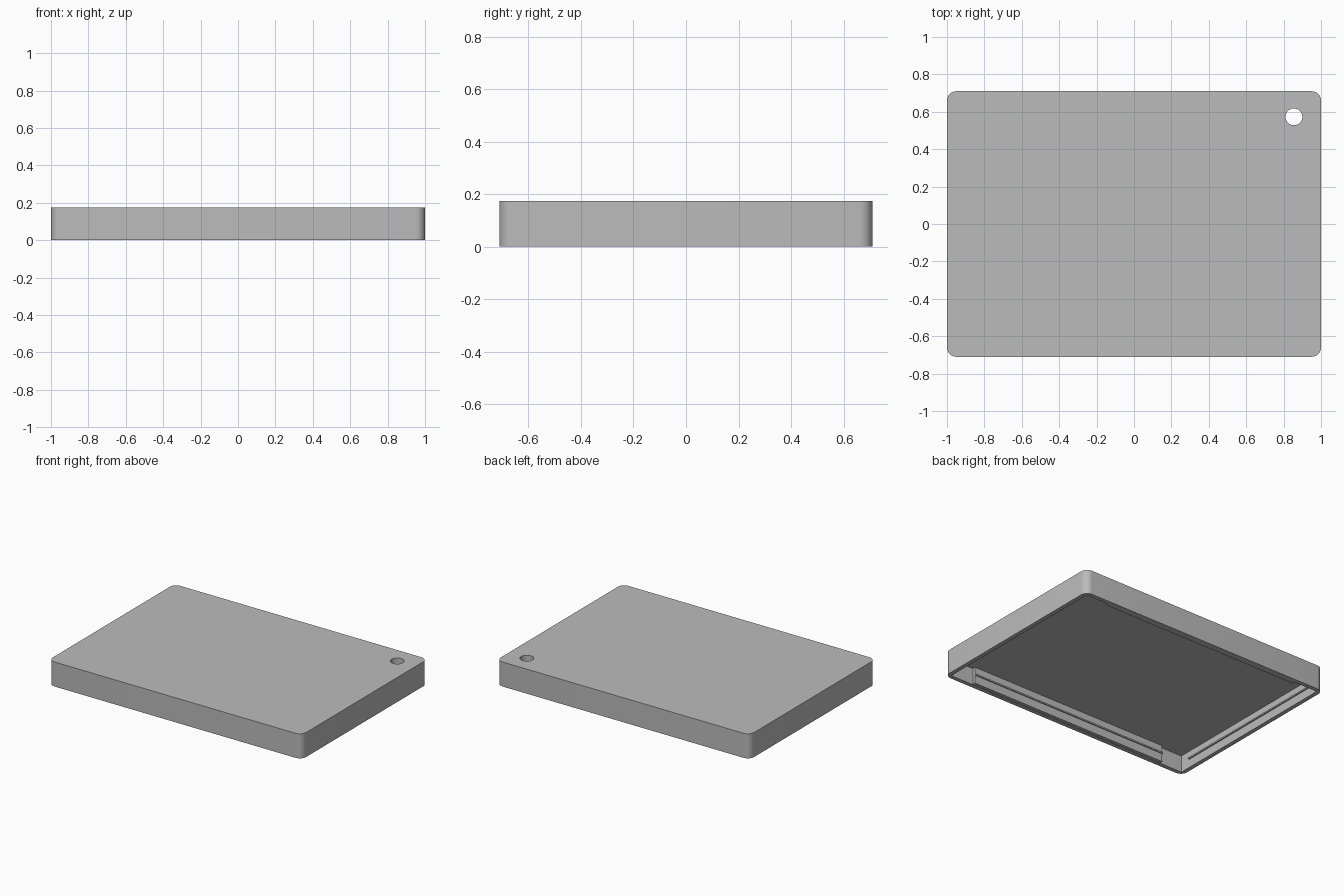
import bpy
import bmesh
import math
from mathutils import Matrix

if "Cube" in bpy.data.objects:
    bpy.data.objects.remove(bpy.data.objects["Cube"], do_unlink=True)

HALF_X, HALF_Y, HEIGHT = 1.0, 0.71, 0.175
RADIUS = 0.05      # outer corner rounding
WALL = 0.03        # rim thickness
CEILING = 0.12     # underside of the top panel
PAD = 0.022        # how far the inner pads stand off the rim

grey = bpy.data.materials.new("plain_grey")
grey.use_nodes = True
colour = (0.5, 0.5, 0.5, 1)
grey.diffuse_color = colour
grey.node_tree.nodes["Principled BSDF"].inputs["Base Color"].default_value = colour


def finish(name, bm):
    bmesh.ops.recalc_face_normals(bm, faces=bm.faces[:])
    mesh = bpy.data.meshes.new(name)
    bm.to_mesh(mesh)
    bm.free()
    obj = bpy.data.objects.new(name, mesh)
    bpy.context.collection.objects.link(obj)
    mesh.materials.append(grey)
    return obj


def box(name, low, high):
    bm = bmesh.new()
    bmesh.ops.create_cube(bm, size=1)
    for v in bm.verts:
        v.co = [a if c < 0 else b for c, a, b in zip(v.co, low, high)]
    return finish(name, bm)


def rounded_slab(name, hx, hy, radius, height, steps=8):
    bm = bmesh.new()
    ring = []
    for quarter, (sx, sy) in enumerate(((1, 1), (-1, 1), (-1, -1), (1, -1))):
        for i in range(steps + 1):
            a = math.pi / 2 * (quarter + i / steps)
            ring.append(bm.verts.new((sx * (hx - radius) + radius * math.cos(a),
                                      sy * (hy - radius) + radius * math.sin(a), 0)))
    face = bm.faces.new(ring)
    top = bmesh.ops.extrude_face_region(bm, geom=[face])["geom"]
    bmesh.ops.translate(bm, vec=(0, 0, height),
                        verts=[g for g in top if isinstance(g, bmesh.types.BMVert)])
    return finish(name, bm)


def cut(target, cutter):
    cutter.hide_render = True
    mod = target.modifiers.new("cut", "BOOLEAN")
    mod.operation, mod.solver, mod.object = "DIFFERENCE", "EXACT", cutter
    bpy.context.view_layer.objects.active = target
    bpy.ops.object.modifier_apply(modifier=mod.name)
    bpy.data.objects.remove(cutter, do_unlink=True)


# Lid shell: rounded slab, hollow below, with one round hole
lid = rounded_slab("lid_shell", HALF_X, HALF_Y, RADIUS, HEIGHT)
in_x, in_y = HALF_X - WALL, HALF_Y - WALL
cut(lid, box("cavity_cutter", (-in_x, -in_y, -0.1), (in_x, in_y, CEILING)))
bm = bmesh.new()
bmesh.ops.create_cone(bm, cap_ends=True, segments=40, radius1=0.045, radius2=0.045,
                      depth=1, matrix=Matrix.Translation((0.855, 0.573, 0)))
cut(lid, finish("hole_cutter", bm))

# Inner pads on the long walls, and snap ridges on all four walls
for side, label in ((-1, "front"), (1, "back")):
    wall, face = side * (in_y + 0.005), side * (in_y - PAD)
    box(label + "_pad", (-0.79, min(wall, face), 0.002), (0.79, max(wall, face), CEILING + 0.005))
    tip = face - side * 0.008
    box(label + "_ridge", (-0.79, min(tip, face), 0.06), (0.79, max(tip, face), 0.07))
for side, label in ((-1, "right"), (1, "left")):
    wall, tip = side * (in_x + 0.005), side * (in_x - 0.01)
    box(label + "_ridge", (min(wall, tip), -0.6, 0.06), (max(wall, tip), 0.6, 0.07))

# Smooth rounded corners and hole, crisp edges elsewhere
bpy.ops.object.select_all(action="DESELECT")
lid.select_set(True)
bpy.context.view_layer.objects.active = lid
bpy.ops.object.shade_smooth_by_angle(angle=math.radians(30))
